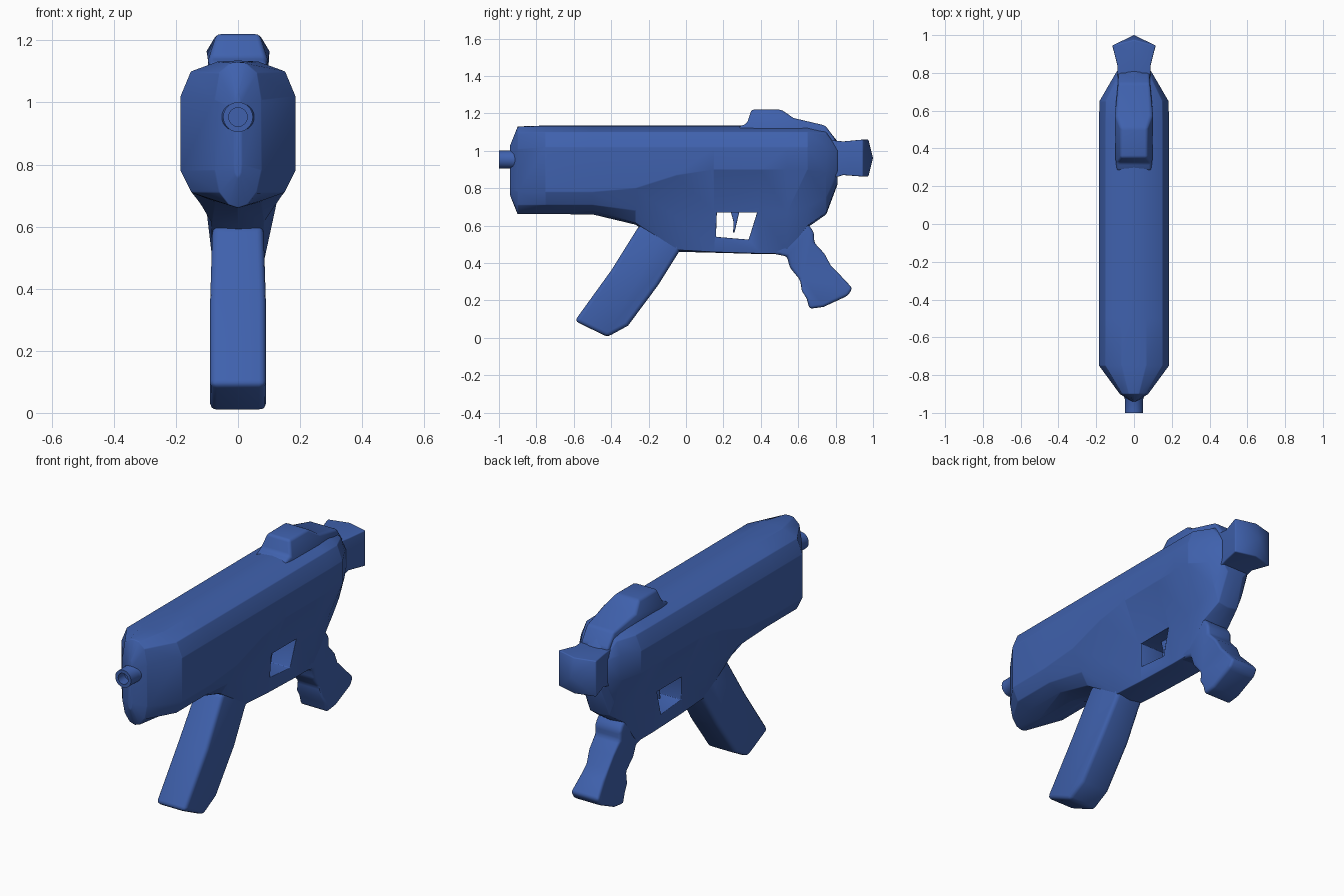
import bpy, bmesh, math

if "Cube" in bpy.data.objects:
    bpy.data.objects.remove(bpy.data.objects["Cube"])

blue = bpy.data.materials.new("blue")
blue.diffuse_color = (0.05, 0.12, 0.42, 1)
blue.use_nodes = True
blue.node_tree.nodes["Principled BSDF"].inputs["Base Color"].default_value = blue.diffuse_color


def make(name, verts, faces):
    me = bpy.data.meshes.new(name)
    me.from_pydata(verts, [], faces)
    bm = bmesh.new()
    bm.from_mesh(me)
    bmesh.ops.recalc_face_normals(bm, faces=bm.faces)
    bm.to_mesh(me)
    bm.free()
    me.materials.append(blue)
    ob = bpy.data.objects.new(name, me)
    bpy.context.collection.objects.link(ob)
    return ob


def finish(ob, bevel=0.0, angle=30):
    bpy.ops.object.select_all(action='DESELECT')
    ob.select_set(True)
    bpy.context.view_layer.objects.active = ob
    if bevel:
        m = ob.modifiers.new("soft_edges", 'BEVEL')
        m.width, m.segments = bevel, 3
        m.limit_method, m.angle_limit = 'ANGLE', math.radians(angle)
    bpy.ops.object.convert(target='MESH')
    bpy.ops.object.shade_smooth_by_angle(angle=math.radians(40))


def loft(name, rings):
    """Skin equal-length rings and cap both ends."""
    n = len(rings[0])
    verts = [v for r in rings for v in r]
    faces = [(k * n + i, k * n + (i + 1) % n, (k + 1) * n + (i + 1) % n, (k + 1) * n + i)
             for k in range(len(rings) - 1) for i in range(n)]
    faces += [tuple(range(n)), tuple(range(len(verts) - n, len(verts)))]
    return make(name, verts, faces)


def plate(name, pts, width):
    """Side profile (y, z) extruded across x; width(y, z) gives the half width."""
    return loft(name, [[(s * width(y, z), y, z) for y, z in pts] for s in (-1, 1)])


def hull_ring(y, w, zt, zs, zc, wn, zn, wb, zb, z0):
    half = [(0.35 * w, zt - .003), (0.82 * w, zt - .035), (w, zs), (w, zc), (wn, zn), (wb, zb)]
    return ([(0, y, zt)] + [(x, y, z) for x, z in half] + [(0, y, z0)]
            + [(-x, y, z) for x, z in reversed(half)])


# Main hull, from the keel-shaped nose to the tail, with the narrow trigger neck
stations = [
    (-.94, .012, 1.03, .98, .80, .01, .775, .006, .765, .76),
    (-.90, .075, 1.13, 1.01, .78, .06, .71, .03, .67, .66),
    (-.75, .185, 1.135, 1.02, .78, .15, .71, .075, .683, .66),
    (-.50, .185, 1.135, 1.02, .78, .15, .71, .075, .68, .66),
    (-.27, .185, 1.135, 1.02, .80, .125, .68, .085, .615, .605),
    (-.05, .185, 1.135, 1.02, .87, .10, .64, .08, .47, .46),
    (.15, .185, 1.135, 1.02, .90, .09, .67, .08, .458, .455),
    (.40, .185, 1.135, 1.02, .90, .09, .67, .08, .45, .448),
    (.54, .185, 1.135, 1.02, .90, .095, .67, .08, .45, .448),
    (.65, .183, 1.135, 1.02, .90, .10, .70, .08, .60, .59),
    (.75, .125, 1.125, 1.02, .88, .09, .75, .06, .67, .66),
    (.81, .09, 1.05, 1.0, .90, .08, .87, .05, .83, .82),
]
hull = loft("main_hull", [hull_ring(*s) for s in stations])

# Trigger window
cutter = plate("trigger_window_cutter",
               [(.165, .67), (.38, .67), (.335, .525), (.16, .54)], lambda y, z: .4)
cutter.hide_render = True
cut = hull.modifiers.new("window", 'BOOLEAN')
cut.operation, cut.solver, cut.object = 'DIFFERENCE', 'EXACT', cutter
finish(hull, .015, 22)
bpy.data.objects.remove(cutter)

# Trigger
finish(plate("trigger", [(.235, .69), (.29, .69), (.275, .63), (.26, .565), (.252, .56), (.254, .62)],
             lambda y, z: .022), .004)

# Slanted magazine
finish(plate("magazine", [(-.25, .60), (-.40, .36), (-.595, .09), (-.42, .005), (-.31, .065),
                          (-.15, .28), (-.05, .44), (0, .52), (-.08, .62)],
             lambda y, z: .09 if z < .4 else .082), .022)

# Rear pistol grip with finger grooves
finish(plate("rear_grip", [(.62, .64), (.67, .585), (.685, .56), (.685, .51), (.74, .45), (.775, .385),
                           (.82, .34), (.89, .265), (.865, .225), (.735, .165), (.66, .155),
                           (.645, .21), (.62, .25), (.61, .31), (.555, .375), (.54, .435),
                           (.44, .455), (.48, .56)],
             lambda y, z: .085 if z < .3 else .072 if .3 < z < .42 else .08), .016, 25)

# Sight hump running down the back
finish(plate("sight_hump", [(.29, 1.06), (.28, 1.128), (.325, 1.145), (.35, 1.22), (.51, 1.22),
                            (.575, 1.175), (.745, 1.135), (.80, 1.06), (.80, .98), (.5, .98)],
             lambda y, z: .07 if z > 1.19 else .092 - max(0, y - .6) * .05), .014)


# Flared tail block with a shallow pointed back
def box_ring(y, w, z0, z1):
    return [(-w, y, z0), (w, y, z0), (w, y, z1), (-w, y, z1)]


tail = loft("tail_block", [box_ring(.74, .085, .84, 1.06), box_ring(.84, .088, .87, 1.05),
                           box_ring(.945, .115, .862, 1.06)])
bm = bmesh.new()
bm.from_mesh(tail.data)
bm.faces.ensure_lookup_table()
back = max(bm.faces, key=lambda f: f.calc_center_median().y)
edges = [e for e in back.edges if abs(e.verts[0].co.x - e.verts[1].co.x) > .1]
new = bmesh.ops.subdivide_edges(bm, edges=edges, cuts=1)
for v in new["geom_inner"]:
    if isinstance(v, bmesh.types.BMVert):
        v.co.y = .975
mid = [e for e in new["geom_inner"] if isinstance(e, bmesh.types.BMEdge)
       and abs(e.verts[0].co.x) < .01 and abs(e.verts[1].co.x) < .01]
tip = bmesh.ops.subdivide_edges(bm, edges=mid, cuts=1)
for v in tip["geom_inner"]:
    if isinstance(v, bmesh.types.BMVert):
        v.co.y = 1.0
bmesh.ops.triangulate(bm, faces=[f for f in bm.faces if len(f.verts) > 4])
bm.to_mesh(tail.data)
bm.free()
finish(tail, .006)

# Muzzle tube with a recessed bore
muzzle = [(.06, -.88), (.05, -.925), (.048, -.93), (.048, -1.0), (.03, -1.0), (.03, -.945)]
finish(loft("muzzle", [[(r * math.cos(a), y, .953 + r * math.sin(a))
                        for a in (math.tau * i / 32 for i in range(32))] for r, y in muzzle]))
